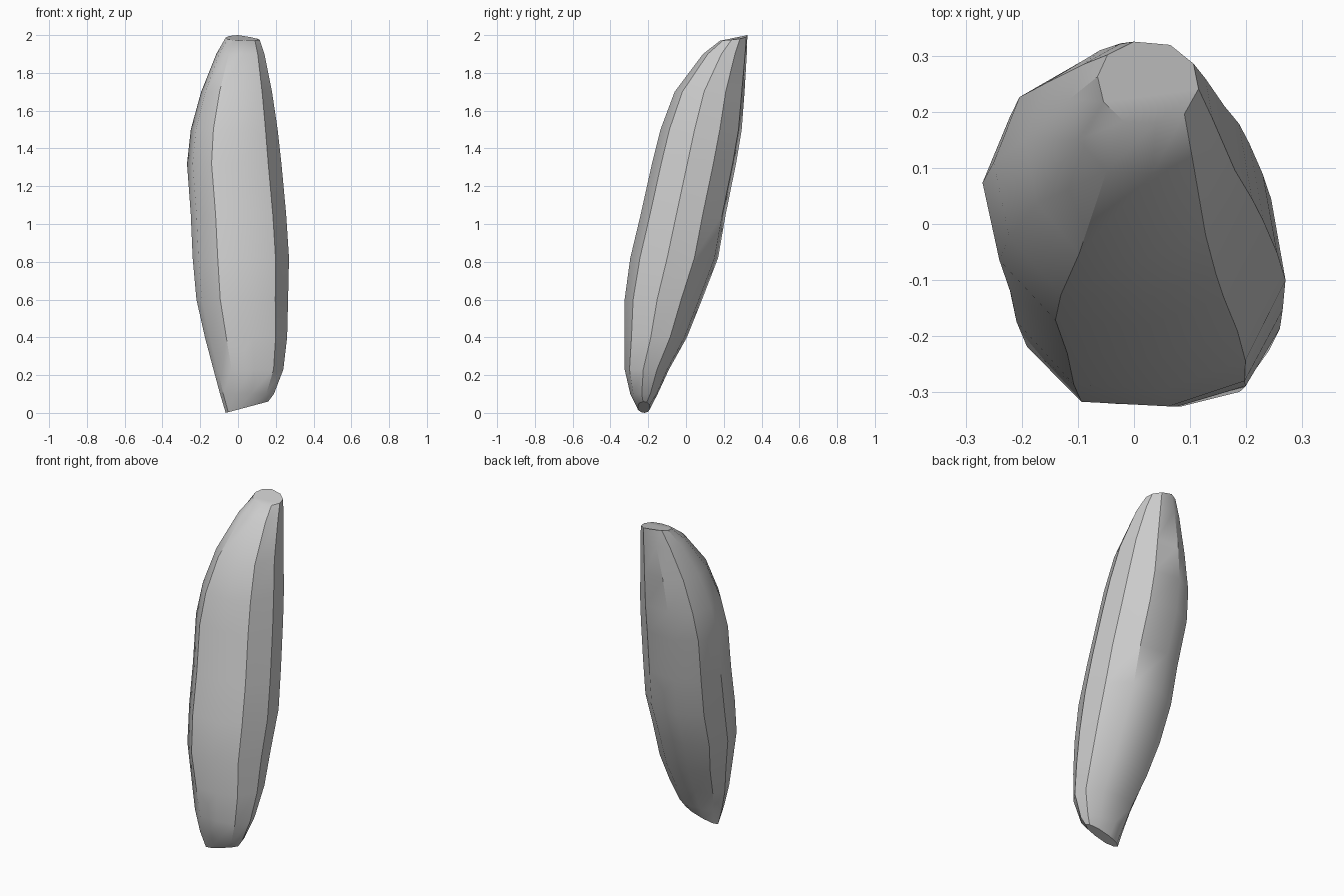
import bpy, bmesh, math

if "Cube" in bpy.data.objects:
    bpy.data.objects.remove(bpy.data.objects["Cube"])

# Extents of the leaning stone by height: z, xmin, xmax, ymin, ymax
rings = [
    (0.00, -0.065, 0.16, -0.255, -0.19),
    (0.10, -0.095, 0.19, -0.295, -0.15),
    (0.23, -0.13, 0.24, -0.325, -0.09),
    (0.40, -0.175, 0.26, -0.325, 0.005),
    (0.60, -0.22, 0.265, -0.325, 0.085),
    (0.82, -0.24, 0.27, -0.295, 0.17),
    (1.05, -0.25, 0.255, -0.24, 0.21),
    (1.32, -0.27, 0.23, -0.18, 0.265),
    (1.50, -0.25, 0.21, -0.135, 0.295),
    (1.70, -0.195, 0.18, -0.06, 0.31),
    (1.90, -0.115, 0.14, 0.09, 0.322),
    (1.97, -0.065, 0.115, 0.18, 0.325),
]

# Faceted cross-section, as fractions of the extents, from the front crease
section = [(0.26, 0.02), (0.58, 0.0), (0.86, 0.11), (1.0, 0.42), (0.95, 0.73),
           (0.72, 0.96), (0.36, 1.0), (0.10, 0.84), (0.0, 0.57), (0.06, 0.26)]

bm = bmesh.new()
loops = []
for i, (z, x0, x1, y0, y1) in enumerate(rings):
    loop = []
    for u, v in section:
        h = z
        if i == 0:
            h = 0.06 * u                      # slanted foot
        elif i == len(rings) - 1:
            h = 1.97 + 0.03 * v * (1 - max(0, u - 0.4))   # slanted tip
        loop.append(bm.verts.new((x0 + u * (x1 - x0), y0 + v * (y1 - y0), h)))
    loops.append(loop)

# Skin the sides and close both ends
n = len(section)
for a, b in zip(loops, loops[1:]):
    for k in range(n):
        j = (k + 1) % n
        bm.faces.new((a[k], a[j], b[j], b[k]))
bm.faces.new(loops[0][::-1])
bm.faces.new(loops[-1])
bmesh.ops.recalc_face_normals(bm, faces=bm.faces)

mesh = bpy.data.meshes.new("standing_stone")
bm.to_mesh(mesh)
bm.free()
stone = bpy.data.objects.new("standing_stone", mesh)
bpy.context.collection.objects.link(stone)
bpy.context.view_layer.objects.active = stone
stone.select_set(True)
bpy.ops.object.shade_smooth_by_angle(angle=math.radians(35))
